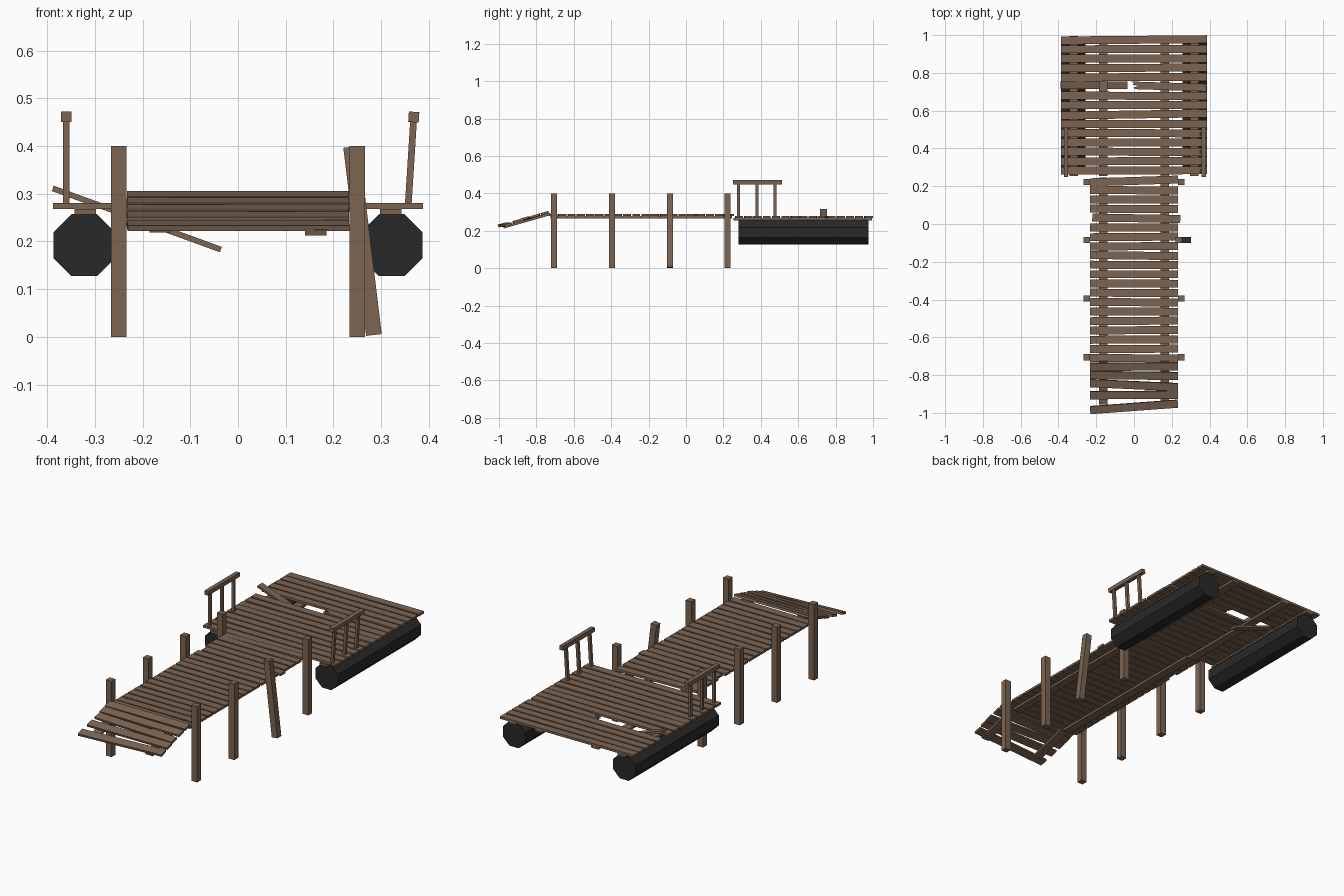
import bpy, bmesh, math, random
from mathutils import Matrix, Vector, Euler

if "Cube" in bpy.data.objects:
    bpy.data.objects.remove(bpy.data.objects["Cube"])

random.seed(4)


def material(name, col):
    m = bpy.data.materials.new(name)
    m.diffuse_color = (*col, 1)
    m.use_nodes = True
    m.node_tree.nodes["Principled BSDF"].inputs["Base Color"].default_value = m.diffuse_color
    return m


WOOD = material("weathered_wood", (0.20, 0.128, 0.085))
RUBBER = material("black_float", (0.022, 0.022, 0.022))


def finish(name, bm, mat):
    bmesh.ops.recalc_face_normals(bm, faces=bm.faces)
    me = bpy.data.meshes.new(name)
    bm.to_mesh(me)
    bm.free()
    me.materials.append(mat)
    ob = bpy.data.objects.new(name, me)
    bpy.context.collection.objects.link(ob)
    return ob


def box(name, loc, size, rot=(0, 0, 0)):
    """Wooden box, rotation in degrees."""
    bm = bmesh.new()
    bmesh.ops.create_cube(bm, size=1)
    bmesh.ops.scale(bm, vec=size, verts=bm.verts)
    ob = finish(name, bm, WOOD)
    ob.location = loc
    ob.rotation_euler = [math.radians(a) for a in rot]
    return ob


def slab(name, outline, thick, loc, rot=(0, 0, 0)):
    """Flat outline in xy, extruded to a board centred on z."""
    bm = bmesh.new()
    f = bm.faces.new([bm.verts.new((x, y, -thick / 2)) for x, y in outline])
    up = bmesh.ops.extrude_face_region(bm, geom=[f])["geom"]
    bmesh.ops.translate(bm, vec=(0, 0, thick),
                        verts=[v for v in up if isinstance(v, bmesh.types.BMVert)])
    ob = finish(name, bm, WOOD)
    ob.location = loc
    ob.rotation_euler = [math.radians(a) for a in rot]


PITCH, PLANK_W, T = 0.0494, 0.042, 0.012

# Walkway planks
yaw = {0: 1.8, 4: -0.9, 8: -0.8}
for i in range(20):
    dx = 0.012 if i == 4 else 0
    box("walkway_plank", (dx, 0.228 - i * PITCH, 0.284), (0.466, PLANK_W, T),
        (0, 0, yaw.get(i, random.uniform(-0.5, 0.5))))

# Walkway stringers
for s in (-1, 1):
    box("walkway_stringer", (s * 0.163, -0.24, 0.272), (0.045, 0.97, T))

# Sloping ramp
SLOPE = 16
tan = math.tan(math.radians(SLOPE))
for y, a in ((-0.755, 0.3), (-0.802, -0.6), (-0.853, -2.6), (-0.905, 0.4), (-0.968, 4.2)):
    box("ramp_plank", (0, y, 0.294 + (y + 0.755) * tan), (0.466, PLANK_W, T),
        (SLOPE, 0, a))
for s, end in ((-1, -0.955), (1, -0.975)):
    mid = (end - 0.725) / 2 - 0.0
    length = (-0.725 - end) / math.cos(math.radians(SLOPE))
    box("ramp_stringer", (s * 0.163, mid, 0.2815 + (mid + 0.755) * tan),
        (0.045, length, T), (SLOPE, 0, 0))

# Piles, one of them leaning
for y in (-0.705, -0.395, -0.085, 0.222):
    for s in (-1, 1):
        if s == 1 and y == -0.085:
            box("leaning_pile", (0.261, y, 0.201), (0.033, 0.033, 0.397), (0, -6.9, 0))
        else:
            box("pile", (s * 0.25, y, 0.2), (0.033, 0.033, 0.4))

# Floating platform planks, the sixth from the back is snapped
for i in range(15):
    y = 0.975 - i * PITCH
    if i == 5:
        continue
    box("platform_plank", (0, y, 0.274), (0.775, PLANK_W, T),
        (0, 0, {0: 0.5, 8: 0.9}.get(i, random.uniform(-0.3, 0.3))))

# Snapped plank halves
box("snapped_plank_left", (-0.212, 0.735, 0.247), (0.375, 0.038, T), (0, 20, 0))
slab("snapped_plank_right",
     [(0.195, -0.02), (0.195, 0.02), (-0.205, 0.02), (-0.19, 0.009), (-0.2, 0.004),
      (-0.165, -0.002), (-0.195, -0.012), (-0.18, -0.02)],
     T, (0.19, 0.728, 0.274), (0, 0, -1.8))

# Platform bearers
for s in (-1, 1):
    for x in (0.163, 0.32):
        box("platform_bearer", (s * x, 0.625, 0.262), (0.045, 0.74, T))

# Octagonal floats
for s in (-1, 1):
    bm = bmesh.new()
    r = 0.065 / math.cos(math.pi / 8)
    bmesh.ops.create_cone(bm, cap_ends=True, segments=8, radius1=r, radius2=r, depth=0.695)
    v0 = bm.verts[:][0].co
    # turn so that a flat side faces up
    turn = math.pi / 8 - math.atan2(v0.y, v0.x)
    bmesh.ops.rotate(bm, verts=bm.verts, matrix=Matrix.Rotation(turn, 3, 'Z'))
    bmesh.ops.rotate(bm, verts=bm.verts, matrix=Matrix.Rotation(math.pi / 2, 3, 'X'))
    finish("float", bm, RUBBER).location = (s * 0.322, 0.627, 0.192)

# Handrails, the right one leans outwards
for x, lean in ((-0.36, 0), (0.357, 3.6)):
    q = Euler((0, math.radians(lean), 0)).to_matrix()
    base = Vector((x, 0, 0.28))
    for y in (0.28, 0.38, 0.477):
        box("rail_post", base + q @ Vector((0, y, 0.085)), (0.014, 0.016, 0.172), (0, lean, 0))
    box("top_rail", base + q @ Vector((0, 0.382, 0.181)), (0.022, 0.264, 0.022), (0, lean, 0))
